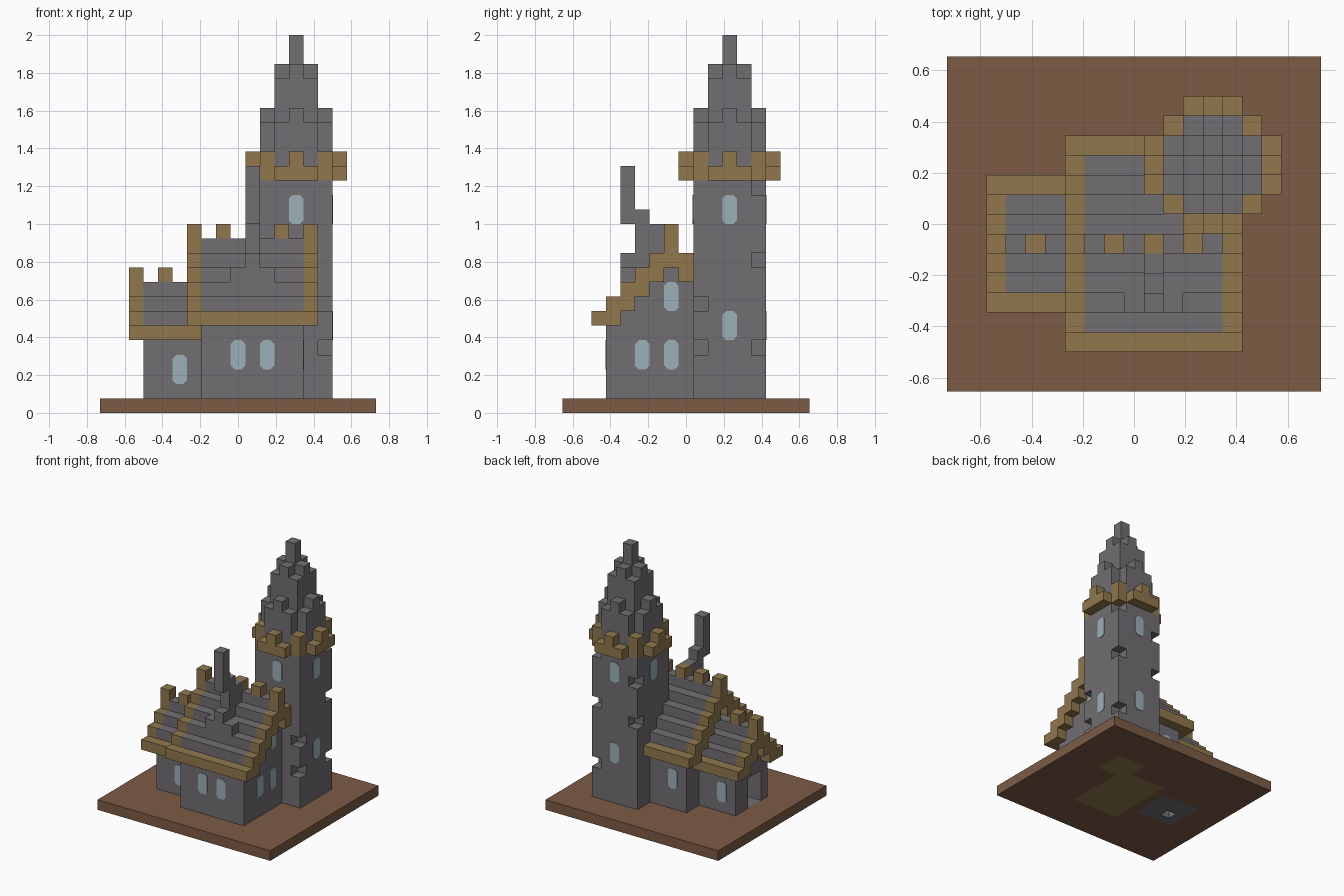
import bpy
import math
from mathutils import Matrix, Vector

cube = bpy.data.objects.get("Cube")
if cube:
    bpy.data.objects.remove(cube, do_unlink=True)

U = 2 / 26                      # edge of one block
CX, CY = 9.5, 8.5               # centre of the block grid
cells = {}                      # block -> (part, material)


def material(name, color):
    m = bpy.data.materials.new(name)
    m.use_nodes = True
    m.diffuse_color = (*color, 1)
    m.node_tree.nodes["Principled BSDF"].inputs["Base Color"].default_value = (*color, 1)
    return m


STONE = material("grey_stone", (0.165, 0.158, 0.167))
TRIM = material("ochre_trim", (0.28, 0.186, 0.073))
EARTH = material("brown_earth", (0.2, 0.105, 0.06))
GLASS = material("pale_glass", (0.33, 0.44, 0.48))


def box(part, mat, x, y, z):
    """Fill a box of blocks; each range is (start, end)."""
    for i in range(*x):
        for j in range(*y):
            for k in range(*z):
                cells[i, j, k] = (part, mat)


def clear(x, y, z):
    for i in range(*x):
        for j in range(*y):
            for k in range(*z):
                cells.pop((i, j, k), None)


def house(name, walls, roof, y0, half, z0, gables, posts):
    """Walls under a stepped gable roof with trimmed edges and ridge posts."""
    for s in range(half + 1):
        for y in {y0 + s, y0 + 2 * half - s}:
            if s:
                box(name + "_walls", STONE, walls, (y, y + 1), (1, z0 + s))
            for x in range(*roof):
                mat = TRIM if s == 0 or x in gables else STONE
                box(name + "_roof", mat, (x, x + 1), (y, y + 1),
                    (z0 + max(s - 1, 0), z0 + s + 1))
    top, ridge = z0 + half + 1, y0 + half
    for x in posts:
        box(name + "_ridge_posts", TRIM, (x, x + 1), (ridge, ridge + 1), (top, top + 1))


# Ground slab with the floors showing underneath
box("ground", EARTH, (0, 19), (0, 17), (0, 1))
box("hall_floor", TRIM, (8, 13), (4, 11), (0, 1))
box("tower_floor", TRIM, (12, 15), (10, 13), (0, 1))
box("wing_floor", STONE, (3, 7), (6, 10), (0, 1))

# Wing and main hall
house("wing", (3, 7), (2, 7), 4, 3, 5, {2}, (2, 4))
house("hall", (7, 14), (6, 15), 2, 5, 6, {6, 14}, range(6, 15, 2))

# Doorway in the left end of the wing
clear((3, 6), (6, 8), (1, 4))
clear((4, 5), (7, 8), (0, 1))
box("door", TRIM, (4, 5), (7, 8), (2, 4))

# Dormer and crooked chimney
box("dormer", STONE, (9, 12), (4, 6), (8, 10))
box("dormer", STONE, (10, 11), (4, 7), (8, 11))
box("chimney", STONE, (10, 11), (6, 7), (11, 13))
box("chimney", STONE, (10, 11), (5, 6), (11, 14))
box("chimney", STONE, (10, 11), (4, 5), (13, 17))

# Tower shaft with chipped corners
clear((11, 16), (9, 14), (1, 16))
box("tower", STONE, (11, 16), (9, 14), (1, 16))
chips = {(15, 9): (4, 7), (15, 13): (4, 10, 15), (11, 13): (9, 13)}
for (x, y), levels in chips.items():
    for z in levels:
        clear((x, x + 1), (y, y + 1), (z, z + 1))

# Stepped spire and ochre battlement, by distance from the tower axis
TX, TY = 13, 11
for dx in range(-3, 4):
    for dy in range(-3, 4):
        x, y = (TX + dx, TX + dx + 1), (TY + dy, TY + dy + 1)
        far, near = max(abs(dx), abs(dy)), min(abs(dx), abs(dy))
        if (far == 3 and near < 2) or far == near == 2:
            raised = near == 0 or far == near
            box("battlement", TRIM, x, y, (16, 18 if raised else 17))
        elif far == 2:
            box("spire", STONE, x, y, (16, 21 if near == 0 else 20))
        elif far == 1:
            box("spire", STONE, x, y, (16, 24 if near == 0 else 23))
        elif far == 0:
            box("spire", STONE, x, y, (16, 26))

# Turn the blocks into one mesh per part, keeping outer faces only
SIDES = [Vector(v) for v in ((1, 0, 0), (-1, 0, 0), (0, 1, 0), (0, -1, 0), (0, 0, 1), (0, 0, -1))]


def mesh_object(name, verts, faces, mats, indices=None):
    me = bpy.data.meshes.new(name)
    me.from_pydata(verts, [], faces)
    for m in mats:
        me.materials.append(m)
    if indices:
        me.polygons.foreach_set("material_index", indices)
    me.update()
    ob = bpy.data.objects.new(name, me)
    bpy.context.collection.objects.link(ob)
    return ob


parts = {}
for cell, (part, mat) in cells.items():
    parts.setdefault(part, []).append((cell, mat))

for part, blocks in parts.items():
    verts, faces, mats, indices = {}, [], [], []
    for cell, mat in blocks:
        if mat not in mats:
            mats.append(mat)
        for n in SIDES:
            if tuple(int(c + d) for c, d in zip(cell, n)) in cells:
                continue
            a = Vector((n.y, n.z, n.x))
            b = n.cross(a)
            mid = Vector(cell) + Vector((0.5, 0.5, 0.5)) + n / 2
            face = []
            for p, q in ((-1, -1), (1, -1), (1, 1), (-1, 1)):
                c = mid + (a * p + b * q) / 2
                key = tuple(round(v) for v in c)
                face.append(verts.setdefault(key, len(verts)))
            faces.append(face)
            indices.append(mats.index(mat))
    if faces:
        points = [((x - CX) * U, (y - CY) * U, z * U) for x, y, z in verts]
        mesh_object(part, points, faces, mats, indices)


# Windows: thin plates with clipped corners
def window(name, x, y, z, angle):
    """Centre the plate at a wall point; angle turns it from facing front."""
    w, h, c, t = U * 0.5, U, U * 0.25, 0.004
    outline = [(-w + c, -h), (w - c, -h), (w, -h + c), (w, h - c),
               (w - c, h), (-w + c, h), (-w, h - c), (-w, -h + c)]
    n = len(outline)
    verts = [(px, d, pz) for d in (-t, t / 2) for px, pz in outline]
    faces = [list(range(n)), list(range(2 * n - 1, n - 1, -1))]
    faces += [(i, i + n, (i + 1) % n + n, (i + 1) % n) for i in range(n)]
    ob = mesh_object(name, verts, faces, [GLASS])
    ob.matrix_world = (Matrix.Translation(((x - CX) * U, (y - CY) * U, z * U))
                       @ Matrix.Rotation(math.radians(angle), 4, 'Z'))


for x in (9.5, 11.5):
    window("hall_front_window", x, 3, 4, 0)
for y, z in ((5.5, 4), (7.5, 4), (7.5, 8)):
    window("hall_side_window", 14, y, z, 90)
window("hall_back_window", 8.5, 12, 4, 180)
window("wing_front_window", 5.5, 5, 3, 0)
window("wing_back_window", 4.5, 10, 3, 180)
for z in (6, 14):
    window("tower_right_window", 16, 11.5, z, 90)
    window("tower_back_window", 13.5, 14, z, 180)
window("tower_front_window", 13.5, 9, 14, 0)
window("tower_left_window", 11, 11.5, 14, 270)
